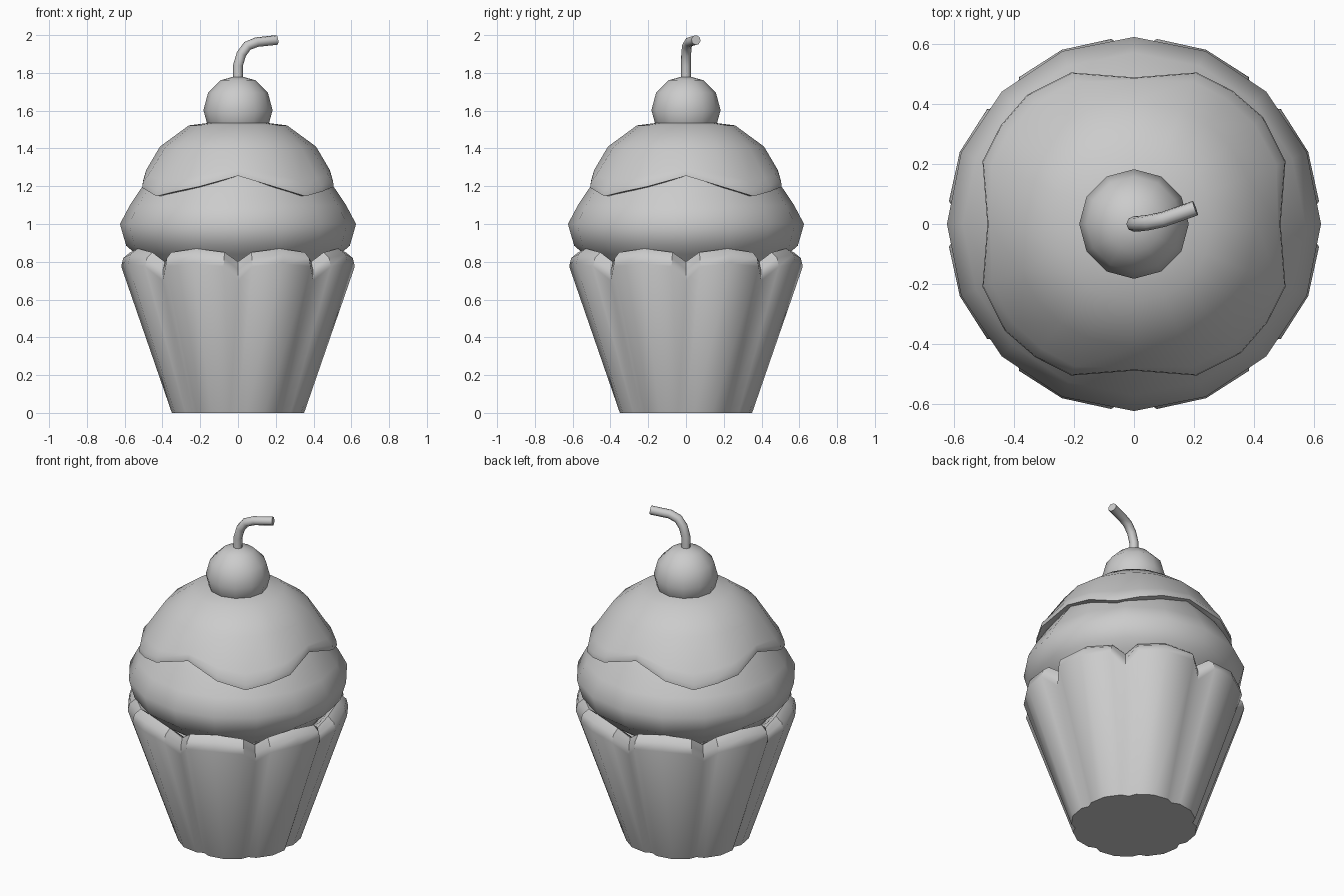
import bpy, bmesh
from math import sin, cos, radians

if "Cube" in bpy.data.objects:
    bpy.data.objects.remove(bpy.data.objects["Cube"])


def loft(name, rings, angle=40, close_bottom=True, close_top=True):
    """Skin a stack of closed rings; each ring is a list of (degrees, radius, z)."""
    bm = bmesh.new()
    rows = [[bm.verts.new((r * cos(radians(a)), r * sin(radians(a)), z))
             for a, r, z in ring] for ring in rings]
    n = len(rows[0])
    for low, high in zip(rows, rows[1:]):
        for i in range(n):
            j = (i + 1) % n
            bm.faces.new((low[i], low[j], high[j], high[i]))
    if close_bottom:
        bm.faces.new(rows[0][::-1])
    if close_top:
        bm.faces.new(rows[-1])
    bmesh.ops.recalc_face_normals(bm, faces=bm.faces)
    mesh = bpy.data.meshes.new(name)
    bm.to_mesh(mesh)
    bm.free()
    ob = bpy.data.objects.new(name, mesh)
    bpy.context.collection.objects.link(ob)
    smooth(ob, angle)
    return ob


def smooth(ob, angle):
    bpy.ops.object.select_all(action='DESELECT')
    ob.select_set(True)
    bpy.context.view_layer.objects.active = ob
    bpy.ops.object.shade_smooth_by_angle(angle=radians(angle))


def pleat_ring(valley, edge, middle):
    """Eight pleats: each is a seam valley, an edge, a middle and an edge."""
    return [(k * 45 + a, *p) for k in range(8)
            for a, p in ((0, valley), (7, edge), (22.5, middle), (38, edge))]


# paper wrapper: eight rounded pleats rolling over at the rim
loft("wrapper", [
    pleat_ring((.332, 0), (.353, 0), (.362, 0)),
    pleat_ring((.564, .70), (.623, .775), (.63, .79)),
    pleat_ring((.560, .76), (.612, .82), (.616, .84)),
    pleat_ring((.548, .80), (.575, .85), (.575, .87)),
    pleat_ring((.525, .79), (.54, .825), (.54, .84)),
    pleat_ring((.46, .74), (.46, .74), (.46, .74)),
], angle=42)

# cake dome: sixteen-sided lathe
cake = [(.44, .75), (.51, .80), (.54, .84), (.592, .885), (.625, 1.0),
        (.572, 1.10), (.505, 1.2), (.44, 1.29), (.34, 1.37), (.12, 1.44)]
loft("cake", [[(i * 22.5, r, z) for i in range(16)] for r, z in cake], angle=50)

# icing cap: wavy lower edge repeated in each quarter
EDGE = [(0, .49, 1.255), (22.5, .548, 1.192), (39.5, .56, 1.147), (67.5, .548, 1.197)]


def cap_ring(inset, lift, blend=0, radius=0, height=0):
    """Wavy edge ring, moved in and up, blended toward a level round ring."""
    out = []
    for k in range(4):
        for a, r, z in EDGE:
            r, z = r - inset, z + lift
            out.append((k * 90 + a, r + (radius - r) * blend, z + (height - z) * blend))
    return out


def level_ring(radius, z):
    return [(k * 90 + a, radius, z) for k in range(4) for a, _, _ in EDGE]


def fine(ring):
    """Add a midpoint between neighbours that are far apart."""
    out = []
    for i, (a, r, z) in enumerate(ring):
        a2, r2, z2 = ring[(i + 1) % len(ring)]
        gap = (a2 - a) % 360
        out.append((a, r, z))
        if gap > 25:
            out.append((a + gap / 2, (r + r2) / 2, (z + z2) / 2))
    return out


loft("icing_cap", [fine(r) for r in (
    cap_ring(.06, .0),
    cap_ring(.0, .0),
    cap_ring(.003, .028),
    cap_ring(.012, .05, .4, .485, 1.28),
    level_ring(.413, 1.41),
    level_ring(.26, 1.522),
    level_ring(.10, 1.542),
)], angle=55)

# cherry
bpy.ops.mesh.primitive_uv_sphere_add(segments=12, ring_count=6, radius=.183,
                                     location=(0, 0, 1.603))
cherry = bpy.context.object
cherry.name = "cherry"
smooth(cherry, 60)

# cherry stem: bent tube
curve = bpy.data.curves.new("cherry_stem", 'CURVE')
curve.dimensions = '3D'
curve.bevel_depth = .026
curve.bevel_resolution = 2
curve.use_fill_caps = True
path = [(0, 0, 1.75), (0, 0, 1.84), (.018, .001, 1.90), (.05, .005, 1.943),
        (.10, .016, 1.963), (.205, .053, 1.974)]
line = curve.splines.new('POLY')
line.points.add(len(path) - 1)
for point, co in zip(line.points, path):
    point.co = (*co, 1)
stem = bpy.data.objects.new("cherry_stem", curve)
bpy.context.collection.objects.link(stem)
bpy.ops.object.select_all(action='DESELECT')
stem.select_set(True)
bpy.context.view_layer.objects.active = stem
bpy.ops.object.convert(target='MESH')
smooth(bpy.context.object, 50)
